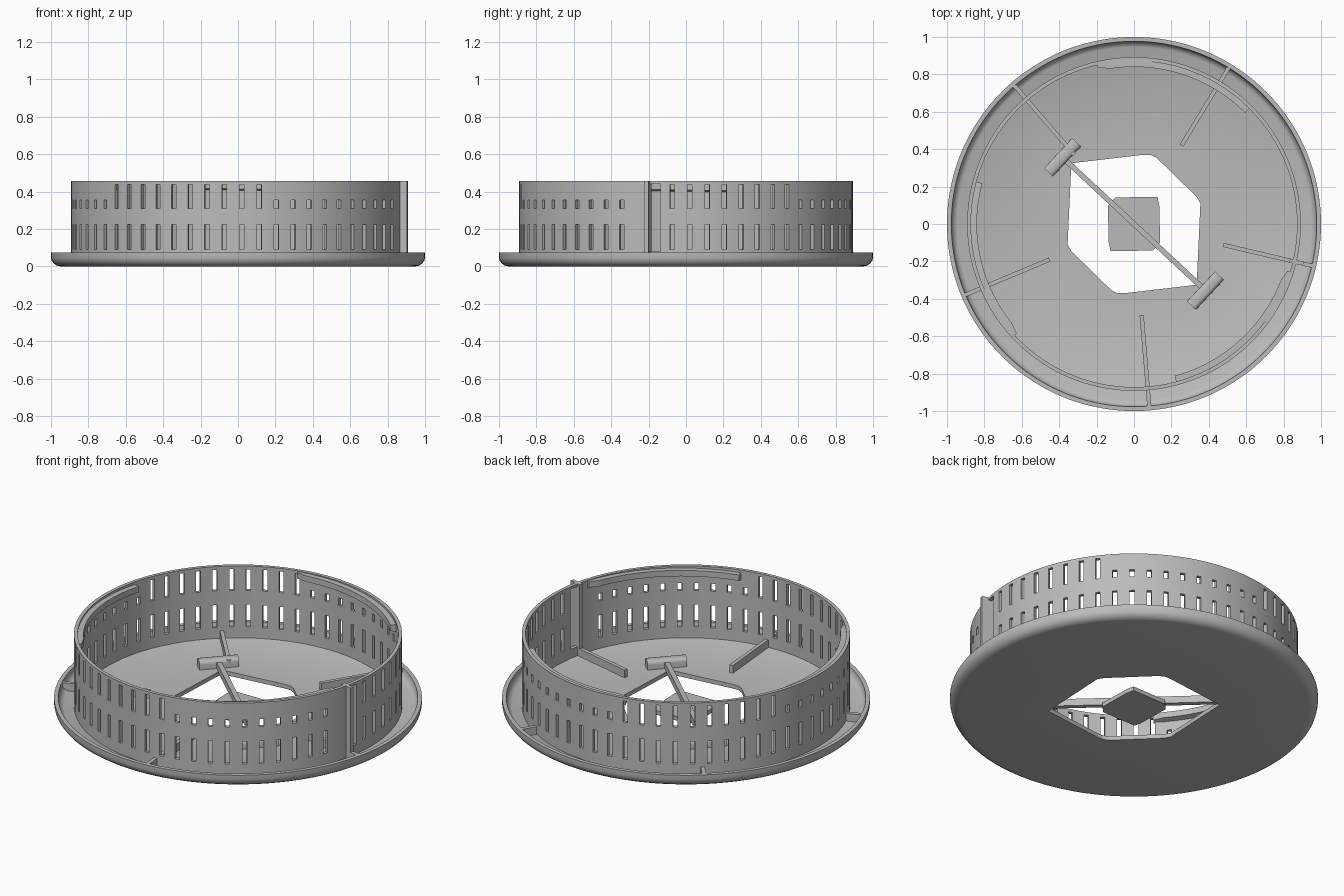
import bpy
import bmesh
from math import radians, cos, sin, pi
from mathutils import Matrix, Vector

cube = bpy.data.objects.get("Cube")
if cube:
    bpy.data.objects.remove(cube, do_unlink=True)

GREY = (0.5, 0.5, 0.5, 1)
mat = bpy.data.materials.new("plain grey")
mat.use_nodes = True
mat.diffuse_color = GREY
mat.node_tree.nodes["Principled BSDF"].inputs["Base Color"].default_value = GREY


def finish(bm, name):
    bmesh.ops.recalc_face_normals(bm, faces=bm.faces)
    me = bpy.data.meshes.new(name)
    bm.to_mesh(me)
    bm.free()
    me.materials.append(mat)
    ob = bpy.data.objects.new(name, me)
    bpy.context.collection.objects.link(ob)
    return ob


def smooth(ob):
    bpy.ops.object.select_all(action='DESELECT')
    ob.select_set(True)
    bpy.context.view_layer.objects.active = ob
    bpy.ops.object.shade_smooth_by_angle(angle=radians(35))


def sweep(bm, sections, closed):
    """Skin a list of equal cross-sections."""
    rings = [[bm.verts.new(p) for p in s] for s in sections]
    n = len(rings[0])
    for i in range(len(rings) if closed else len(rings) - 1):
        a, b = rings[i], rings[(i + 1) % len(rings)]
        for j in range(n):
            k = (j + 1) % n
            bm.faces.new((a[j], a[k], b[k], b[j]))
    if not closed:
        bm.faces.new(rings[0])
        bm.faces.new(rings[-1])


def lathe(name, profile, steps, start=0.0):
    bm = bmesh.new()
    angles = [radians(start) + 2 * pi * i / steps for i in range(steps)]
    sweep(bm, [[(r * cos(a), r * sin(a), z) for r, z in profile] for a in angles], True)
    return finish(bm, name)


def add_box(bm, r0, r1, width, z0, z1, angle):
    """Box running radially from r0 to r1 at an angle in degrees."""
    m = (Matrix.Rotation(radians(angle), 4, 'Z')
         @ Matrix.Translation(((r0 + r1) / 2, 0, (z0 + z1) / 2))
         @ Matrix.Diagonal((r1 - r0, width, z1 - z0, 1)))
    return bmesh.ops.create_cube(bm, size=1, matrix=m)["verts"]


def add_prism(bm, outline, z0, z1):
    sweep(bm, [[(x, y, z) for x, y in outline] for z in (z0, z1)], False)


def cut(ob, cutter):
    mod = ob.modifiers.new("cut", 'BOOLEAN')
    mod.operation = 'DIFFERENCE'
    mod.solver = 'EXACT'
    mod.object = cutter
    cutter.hide_render = True
    deps = bpy.context.evaluated_depsgraph_get()
    me = bpy.data.meshes.new_from_object(ob.evaluated_get(deps))
    ob.modifiers.clear()
    ob.data = me
    bpy.data.objects.remove(cutter, do_unlink=True)


# Dished base with rounded lip and a central opening
base = lathe("base_dish", [
    (0.2, 0), (0.95, 0), (0.969, 0.004), (0.985, 0.015), (0.996, 0.03), (1, 0.047),
    (1, 0.073), (0.977, 0.073), (0.974, 0.052), (0.964, 0.035), (0.945, 0.025),
    (0.2, 0.025)], 144)
half = [(-0.335, 0.325), (0.05, 0.37), (0.09, 0.37), (0.12, 0.355), (0.335, 0.145), (0.355, 0.11)]
opening = bmesh.new()
add_prism(opening, half + [(-x, -y) for x, y in half], -0.1, 0.2)
cut(base, finish(opening, "opening_cutter"))
smooth(base)

# Slotted ring wall
SLOTS, PITCH, FIRST = 60, 6, 1.3
RIDGES = [103, -17, -137]        # start angle of each inner ridge, running clockwise
SPAN = 58
FIN = -13.2
ring = lathe("ring_wall", [(0.872, 0.01), (0.892, 0.01), (0.892, 0.456), (0.872, 0.456)],
             120, FIRST + 1.5)
slots = bmesh.new()
for i in range(SLOTS):
    a = FIRST + PITCH * i
    if abs((a - FIN + 180) % 360 - 180) < 4:
        continue
    short = any((s - a) % 360 < SPAN + 3 for s in RIDGES)
    add_box(slots, 0.8, 0.95, 0.025, 0.09, 0.225, a)
    add_box(slots, 0.8, 0.95, 0.025, 0.31, 0.355 if short else 0.437, a)
add_box(slots, 0.8, 0.95, 0.058, 0.08, 0.44, -10.7)
cut(ring, finish(slots, "slot_cutter"))
smooth(ring)

# Inner locking ridges
for n, start in enumerate(RIDGES):
    bm = bmesh.new()
    sections = []
    for i in range(30):
        t = i / 29
        a = radians(start - SPAN * t)
        r = 0.84 + 0.018 * max(0, 1 - t * 14)
        top = 0.452 - 0.012 * t
        sections.append([(q * cos(a), q * sin(a), z) for q, z in
                         ((r, top - 0.035), (0.88, top - 0.045), (0.88, top), (r, top))])
    sweep(bm, sections, False)
    smooth(finish(bm, f"locking_ridge_{n + 1}"))

# Radial floor ribs
for n in range(5):
    bm = bmesh.new()
    add_box(bm, 0.49, 0.98, 0.022, 0.015, 0.071, FIN + 72 * n)
    finish(bm, f"floor_rib_{n + 1}")

# Upright fin on the ring
bm = bmesh.new()
add_box(bm, 0.855, 0.93, 0.022, 0.02, 0.456, FIN)
finish(bm, "upright_fin")

# Centre plate
bm = bmesh.new()
quarter = [(0.14, -0.1), (0.135, 0.1), (0.125, 0.145), (-0.1, 0.142)]
add_prism(bm, quarter + [(-x, -y) for x, y in quarter], 0, 0.025)
finish(bm, "centre_plate")

# Cross bar with a T-shaped foot at each end
BAR = -43
bm = bmesh.new()
add_box(bm, -0.51, 0.51, 0.028, 0.018, 0.06, BAR)
finish(bm, "cross_bar")
for name, side in (("front_bar_foot", 0), ("back_bar_foot", 180)):
    bm = bmesh.new()
    add_box(bm, 0.49, 0.555, 0.22, 0.015, 0.075, BAR + side)
    axis = Vector((-sin(radians(BAR)), cos(radians(BAR)), 0))
    long_edges = [e for e in bm.edges
                  if min(v.co.z for v in e.verts) > 0.05
                  and abs((e.verts[0].co - e.verts[1].co).normalized().dot(axis)) > 0.9]
    bmesh.ops.bevel(bm, geom=long_edges, offset=0.02, segments=3, profile=0.5, affect='EDGES')
    smooth(finish(bm, name))
